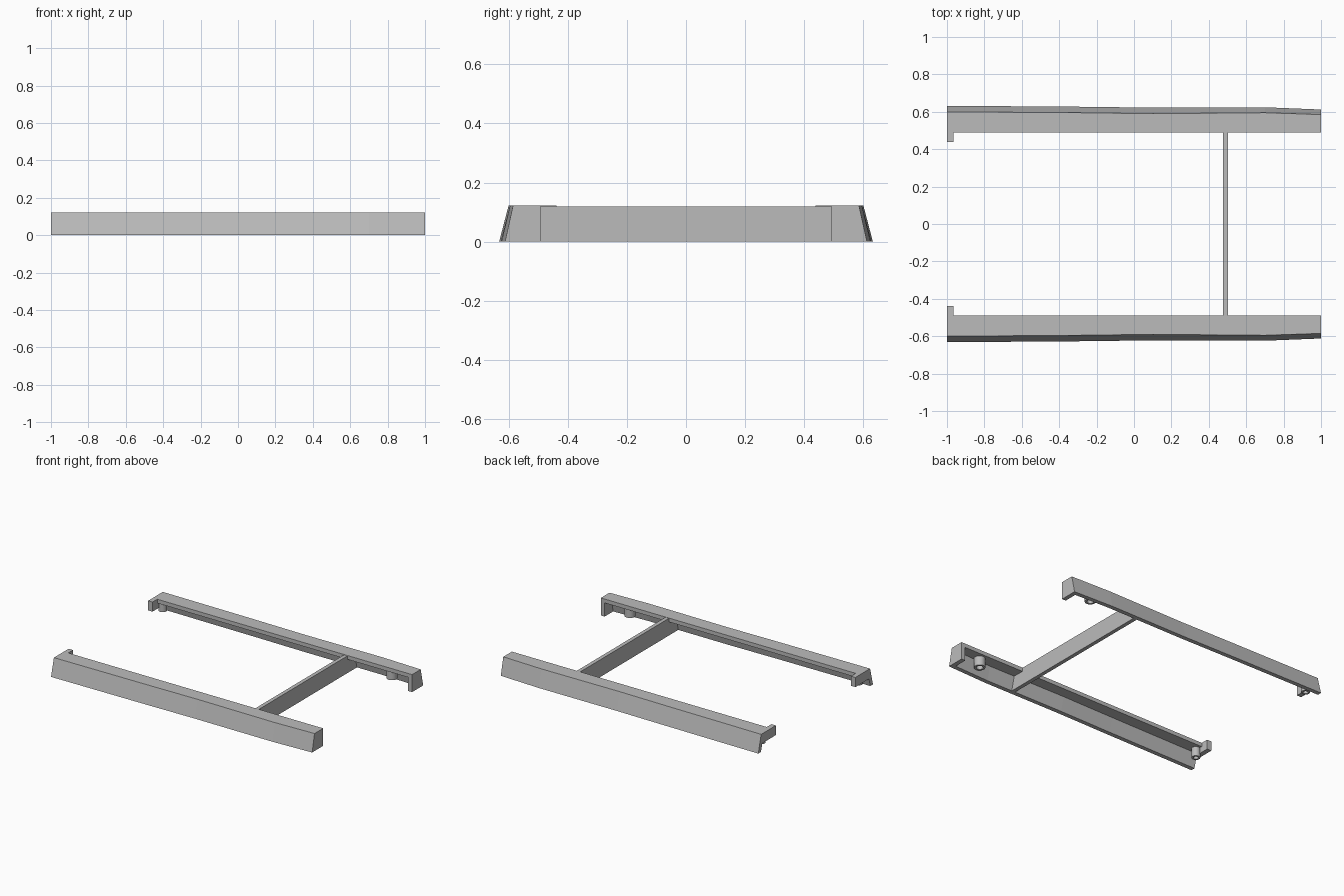
import bpy, bmesh

cube = bpy.data.objects.get("Cube")
if cube:
    bpy.data.objects.remove(cube, do_unlink=True)

grey = bpy.data.materials.new("plain_grey")
grey.use_nodes = True
grey.diffuse_color = (0.5, 0.5, 0.5, 1)
grey.node_tree.nodes["Principled BSDF"].inputs["Base Color"].default_value = (0.5, 0.5, 0.5, 1)

HEIGHT = 0.122
PLATE = 0.027      # thickness of the top plate
WALL = 0.03        # thickness of the sloping outer wall
INNER = 0.49       # inner edge of each rail
# x position, outer y at the base, outer y at the top
STATIONS = [(-1, 0.632, 0.6), (-0.3, 0.627, 0.595), (0.1, 0.622, 0.59),
            (0.7, 0.624, 0.595), (1, 0.612, 0.585)]


def finish(name, bm):
    bmesh.ops.recalc_face_normals(bm, faces=bm.faces)
    mesh = bpy.data.meshes.new(name)
    bm.to_mesh(mesh)
    bm.free()
    mesh.materials.append(grey)
    obj = bpy.data.objects.new(name, mesh)
    bpy.context.collection.objects.link(obj)
    return obj


def loft(name, sections):
    """Closed solid through matching cross-sections."""
    bm = bmesh.new()
    rings = [[bm.verts.new(p) for p in s] for s in sections]
    n = len(rings[0])
    for a, b in zip(rings, rings[1:]):
        for i in range(n):
            j = (i + 1) % n
            bm.faces.new((a[i], a[j], b[j], b[i]))
    bm.faces.new(rings[0])
    bm.faces.new(rings[-1])
    return finish(name, bm)


def prism(name, x0, x1, profile, side):
    return loft(name, [[(x, y * side, z) for y, z in profile] for x in (x0, x1)])


def tube(name, x, y, r, hole, z0, z1, sides=20):
    """Hollow boss hanging under the top plate."""
    bm = bmesh.new()
    bmesh.ops.create_circle(bm, cap_ends=True, segments=sides, radius=r)
    top = bm.faces[:]
    for v in bm.verts:
        v.co.x += x
        v.co.y += y
        v.co.z = z1
    new = bmesh.ops.extrude_face_region(bm, geom=top, use_keep_orig=True)["geom"]
    for v in (g for g in new if isinstance(g, bmesh.types.BMVert)):
        v.co.z = z0
    cap = [g for g in new if isinstance(g, bmesh.types.BMFace)]
    bmesh.ops.inset_region(bm, faces=cap, thickness=r - hole)
    deep = bmesh.ops.extrude_face_region(bm, geom=cap)["geom"]
    bmesh.ops.delete(bm, geom=cap, context="FACES_ONLY")
    for v in (g for g in deep if isinstance(g, bmesh.types.BMVert)):
        v.co.z = z1 - 0.01
    obj = finish(name, bm)
    bpy.ops.object.select_all(action="DESELECT")
    obj.select_set(True)
    bpy.context.view_layer.objects.active = obj
    bpy.ops.object.shade_smooth_by_angle()


for label, side in (("left", 1), ("right", -1)):
    # Open channel: top plate with a sloping outer wall
    sections = []
    for x, base, top in STATIONS:
        under = HEIGHT - PLATE
        slope = (base - top) / HEIGHT
        outline = [(INNER, HEIGHT), (top, HEIGHT), (base, 0), (base - WALL, 0),
                   (base - WALL - slope * under, under), (INNER, under)]
        sections.append([(x, y * side, z) for y, z in outline])
    loft(f"{label}_rail".replace("left", "back").replace("right", "front"), sections)
    name = "back" if side > 0 else "front"

    # Full-height closure at one end
    prism(f"{name}_end_cap", 0.97, 1,
          [(INNER, 0), (0.611, 0), (0.584, HEIGHT), (INNER, HEIGHT)], side)
    # Half-height closure with an inward tab at the other end
    prism(f"{name}_end_tab", -1, -0.966,
          [(0.438, 0.055), (0.6, 0.055), (0.59, HEIGHT), (0.438, HEIGHT)], side)
    # Bosses beneath the plate
    tube(f"{name}_large_boss", 0.81, 0.54 * side, 0.036, 0.022, 0.03, HEIGHT - PLATE)
    tube(f"{name}_small_boss", -0.955, 0.535 * side, 0.028, 0.016, 0.03, HEIGHT - PLATE)

# Cross member joining both rails
prism("cross_bar", 0.475, 0.502, [(-0.6, 0), (0.6, 0), (0.585, HEIGHT - 0.002), (-0.585, HEIGHT - 0.002)], 1)
